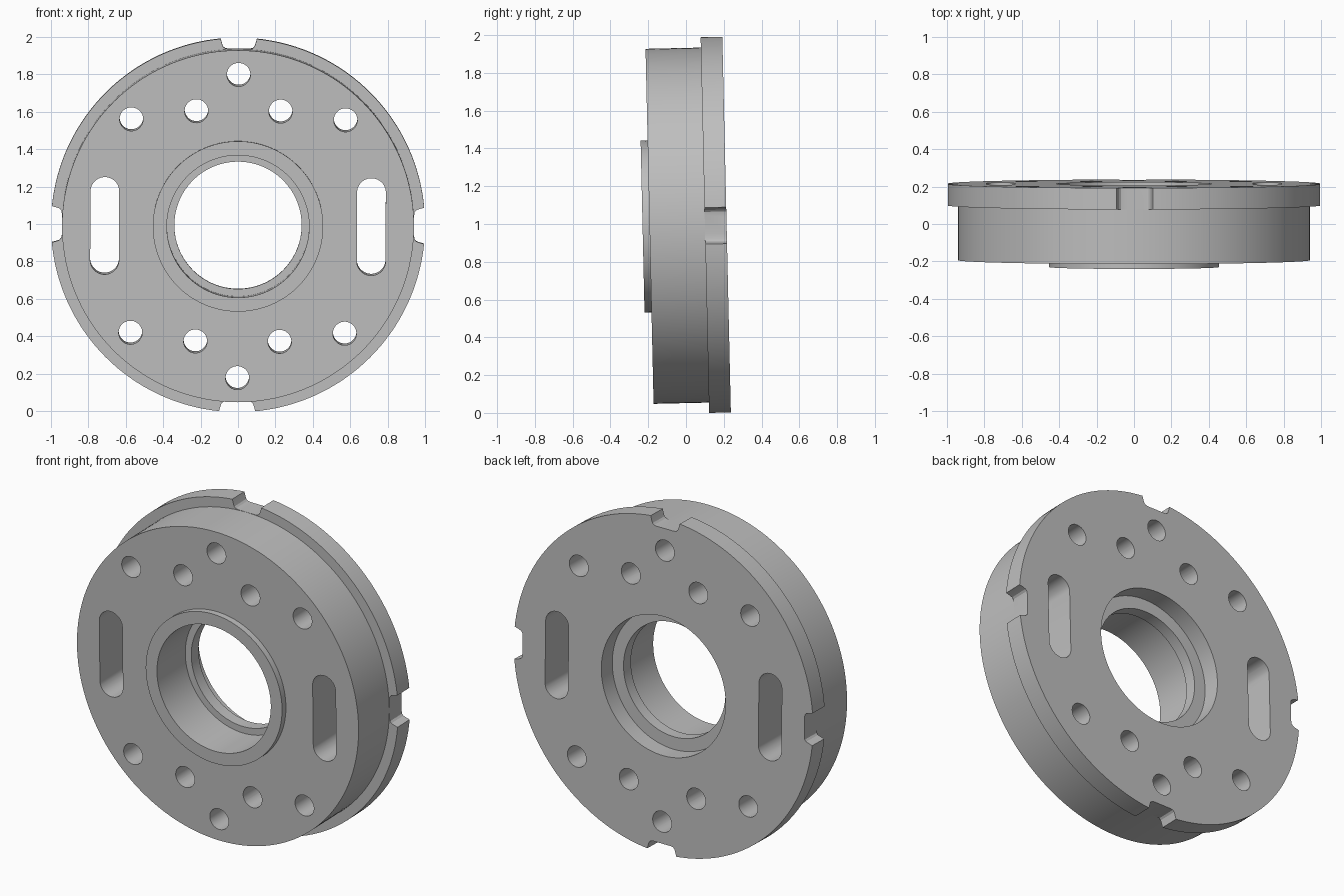
import bpy, bmesh, math
from mathutils import Matrix

cube = bpy.data.objects.get("Cube")
if cube:
    bpy.data.objects.remove(cube, do_unlink=True)

steel = bpy.data.materials.new("grey_steel")
steel.use_nodes = True
GREY = (0.52, 0.52, 0.52, 1)
steel.diffuse_color = GREY
steel.node_tree.nodes["Principled BSDF"].inputs["Base Color"].default_value = GREY


def make_object(name, bm):
    bmesh.ops.recalc_face_normals(bm, faces=bm.faces)
    mesh = bpy.data.meshes.new(name)
    bm.to_mesh(mesh)
    bm.free()
    obj = bpy.data.objects.new(name, mesh)
    bpy.context.collection.objects.link(obj)
    mesh.materials.append(steel)
    return obj


def lathe(bm, profile, steps=144):
    """Revolve a closed (radius, y) outline around the y axis."""
    rings = []
    for i in range(steps):
        a = math.tau * i / steps
        rings.append([bm.verts.new((r * math.cos(a), y, r * math.sin(a))) for r, y in profile])
    n = len(profile)
    for i in range(steps):
        here, there = rings[i], rings[(i + 1) % steps]
        for j in range(n):
            k = (j + 1) % n
            bm.faces.new((here[j], here[k], there[k], there[j]))


def prism(bm, outline, y0, y1):
    """Extrude an (x, z) outline along y."""
    front = [bm.verts.new((x, y0, z)) for x, z in outline]
    back = [bm.verts.new((x, y1, z)) for x, z in outline]
    bm.faces.new(front)
    bm.faces.new(back[::-1])
    n = len(outline)
    for i in range(n):
        j = (i + 1) % n
        bm.faces.new((front[i], back[i], back[j], front[j]))


def slot(cx, cz, r, half=0.0, steps=32):
    """Round hole, or an upright slot when half is above zero."""
    pts = []
    for i in range(steps):
        a = math.tau * (i + 0.5) / steps
        pts.append((cx + r * math.cos(a), cz + r * math.sin(a) + math.copysign(half, math.sin(a))))
    return pts


# Body, rear flange, front boss and stepped bore in one outline
bm = bmesh.new()
lathe(bm, [(0.38, -0.23), (0.455, -0.23), (0.455, -0.193), (0.94, -0.193),
           (0.94, 0.10), (0.999, 0.10), (0.999, 0.215), (0.415, 0.215),
           (0.415, 0.11), (0.34, 0.11), (0.34, 0.04), (0.38, 0.04)])
plate = make_object("flanged_hub_plate", bm)

# Bolt holes and slots
bm = bmesh.new()
for s in (-1, 1):
    prism(bm, slot(0, 0.81 * s, 0.063), -0.5, 0.5)
    prism(bm, slot(0.712 * s, 0, 0.077, 0.183), -0.5, 0.5)
    for x, z in ((0.225, 0.615), (0.572, 0.57)):
        for t in (-1, 1):
            prism(bm, slot(x * s, z * t, 0.063), -0.5, 0.5)

# Four flared notches with rounded bottoms in the flange rim
half_notch = [(0.108, 1.05), (0.098, 0.999), (0.09, 0.97), (0.084, 0.953), (0.074, 0.944), (0.058, 0.941)]
outline = half_notch + [(-x, z) for x, z in reversed(half_notch)]
for q in range(4):
    c, s = round(math.cos(q * math.pi / 2)), round(math.sin(q * math.pi / 2))
    prism(bm, [(c * x - s * z, s * x + c * z) for x, z in outline], 0.06, 0.3)
cutter = make_object("hole_cutter", bm)
cutter.hide_render = True

cut = plate.modifiers.new("holes", 'BOOLEAN')
cut.operation = 'DIFFERENCE'
cut.solver = 'EXACT'
cut.object = cutter
bpy.ops.object.select_all(action='DESELECT')
plate.select_set(True)
bpy.context.view_layer.objects.active = plate
bpy.ops.object.modifier_apply(modifier="holes")
bpy.data.objects.remove(cutter, do_unlink=True)

# Slight lean and roll of the whole part, then rest it on the ground
lean = Matrix.Rotation(math.radians(1.3), 4, 'X') @ Matrix.Rotation(math.radians(0.25), 4, 'Y')
plate.data.transform(lean)
low = min(v.co.z for v in plate.data.vertices)
plate.data.transform(Matrix.Translation((0, 0, -low)))
bpy.ops.object.shade_smooth_by_angle(angle=math.radians(25))
